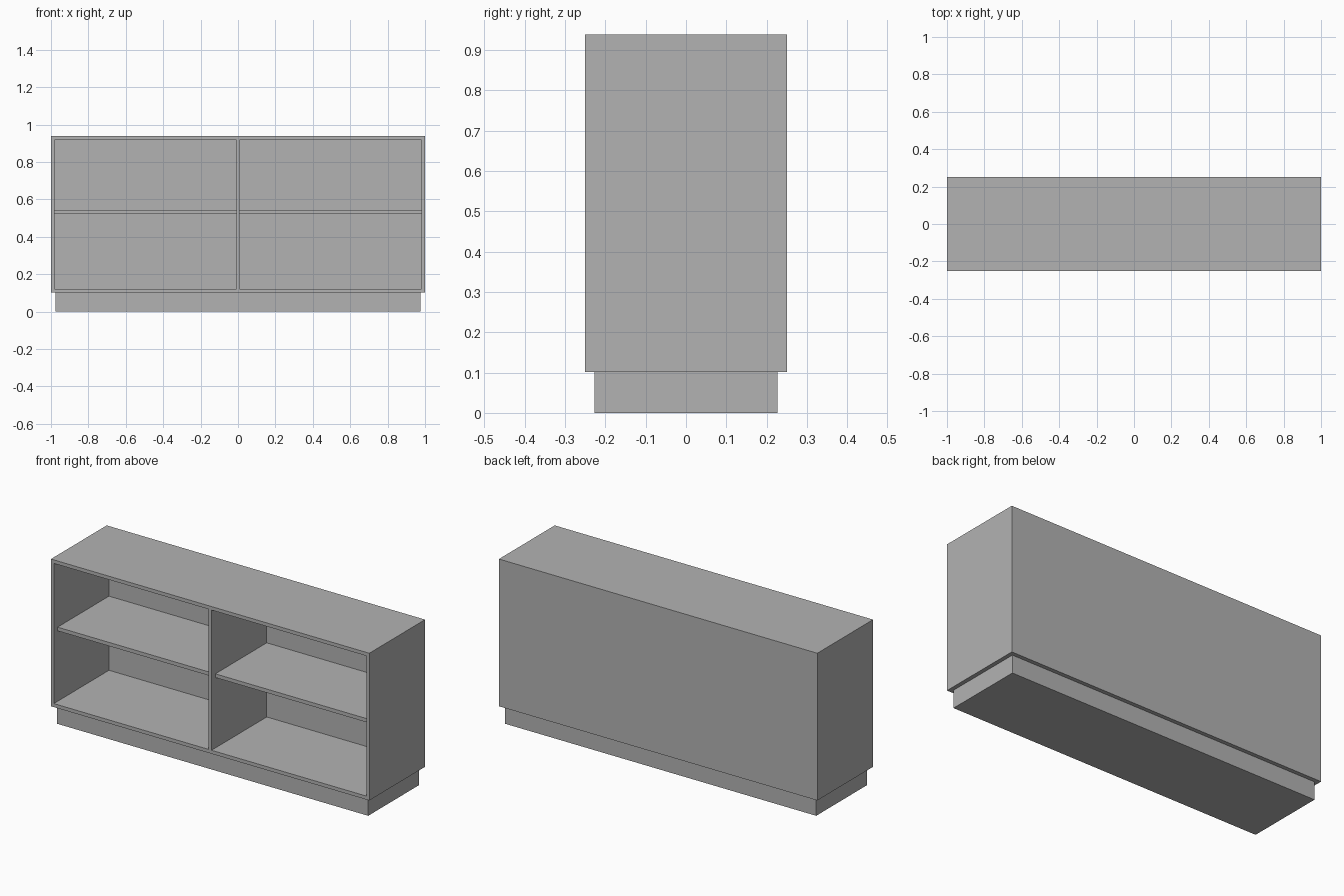
import bpy
import bmesh

if "Cube" in bpy.data.objects:
    bpy.data.objects.remove(bpy.data.objects["Cube"])

grey = bpy.data.materials.new("matte grey")
grey.diffuse_color = (0.45, 0.45, 0.45, 1.0)
grey.use_nodes = True
grey.node_tree.nodes["Principled BSDF"].inputs["Base Color"].default_value = grey.diffuse_color


def box(name, x, y, z):
    """Box spanning the given (min, max) ranges."""
    bm = bmesh.new()
    bmesh.ops.create_cube(bm, size=1.0)
    for v in bm.verts:
        for i, (lo, hi) in enumerate((x, y, z)):
            v.co[i] = hi if v.co[i] > 0 else lo
    mesh = bpy.data.meshes.new(name)
    bm.to_mesh(mesh)
    bm.free()
    mesh.materials.append(grey)
    obj = bpy.data.objects.new(name, mesh)
    bpy.context.collection.objects.link(obj)
    return obj


# Overall dimensions
W, D = 1.0, 0.25                 # half width, half depth
BOTTOM, TOP = 0.102, 0.938       # carcass heights
T = 0.02                         # horizontal board thickness
S = 0.018                        # upright board thickness
BACK = 0.245                     # inner face of the thin back board
depth = (-D, BACK)
inner_z = (BOTTOM + T, TOP - T)

# Recessed plinth
box("plinth", (-0.977, 0.977), (-0.227, 0.227), (0, BOTTOM))

# Carcass
box("bottom_board", (-W, W), depth, (BOTTOM, BOTTOM + T))
box("top_board", (-W, W), depth, (TOP - T, TOP))
box("left_side", (-W, -W + S), depth, inner_z)
box("right_side", (W - S, W), depth, inner_z)
box("divider", (-S / 2, S / 2), depth, inner_z)
box("back_board", (-W, W), (BACK, D), (BOTTOM, TOP))

# Shelves, set back from the front edge
for name, x in (("left_shelf", (-W + S, -S / 2)), ("right_shelf", (S / 2, W - S))):
    box(name, x, (-D + 0.034, BACK), (0.522, 0.543))
